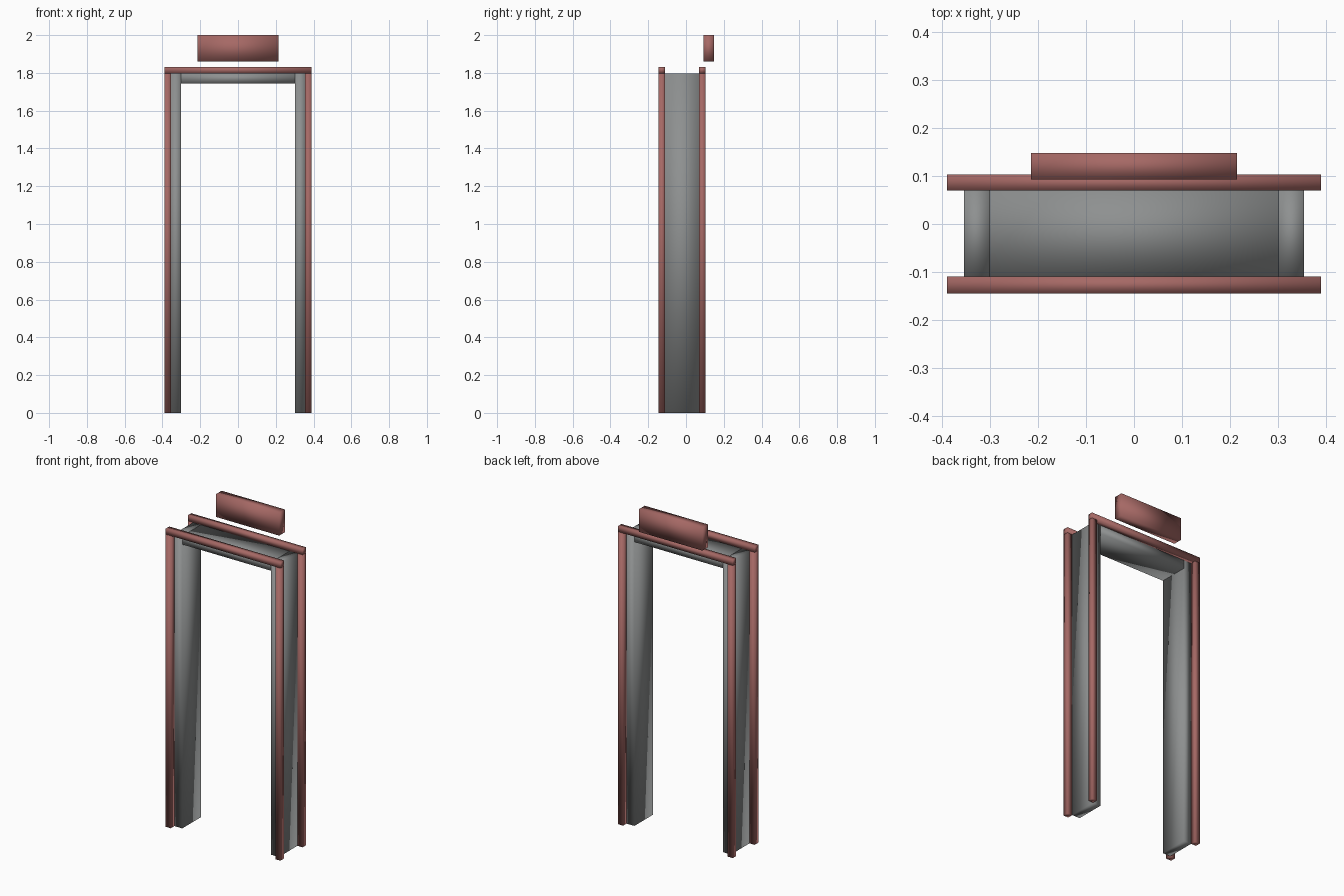
import bpy
from mathutils import Vector

if "Cube" in bpy.data.objects:
    bpy.data.objects.remove(bpy.data.objects["Cube"], do_unlink=True)


def make_material(name, rgb):
    mat = bpy.data.materials.new(name)
    mat.use_nodes = True
    mat.diffuse_color = (*rgb, 1)
    mat.node_tree.nodes["Principled BSDF"].inputs["Base Color"].default_value = (*rgb, 1)
    return mat


grey = make_material("grey lining", (0.27, 0.28, 0.28))
red = make_material("dusty red trim", (0.38, 0.14, 0.13))


def box(name, low, high, mat):
    """Softly shaded box spanning two opposite corners."""
    low, high = Vector(low), Vector(high)
    bpy.ops.mesh.primitive_cube_add(size=1, location=(low + high) / 2)
    obj = bpy.context.object
    obj.name = name
    for v in obj.data.vertices:
        v.co *= high - low
    obj.data.materials.append(mat)
    bpy.ops.object.shade_smooth()
    return obj


# Main measurements
INNER, OUTER, EDGE = 0.302, 0.355, 0.39
HEAD_LOW, HEAD, TOP = 1.745, 1.797, 1.832
FRONT, BACK = -0.11, 0.07
trims = {"front": (-0.145, FRONT), "back": (BACK, 0.103)}

# Door lining: head and two jambs
box("head_lining", (-INNER, FRONT, HEAD_LOW), (INNER, BACK, HEAD), grey)
for side, s in (("left", 1), ("right", -1)):
    x0, x1 = sorted((s * INNER, s * OUTER))
    box(side + "_jamb", (x0, FRONT, 0), (x1, BACK, HEAD), grey)

# Trim on both faces: posts with a bar across
for face, (y0, y1) in trims.items():
    box(face + "_top_trim", (-EDGE, y0, HEAD), (EDGE, y1, TOP), red)
    for side, s in (("left", 1), ("right", -1)):
        x0, x1 = sorted((s * OUTER, s * EDGE))
        box(f"{face}_{side}_trim", (x0, y0, 0), (x1, y1, HEAD), red)

# Plain sign board above the back
box("sign_board", (-0.215, 0.093, 1.86), (0.215, 0.148, 2.0), red)
